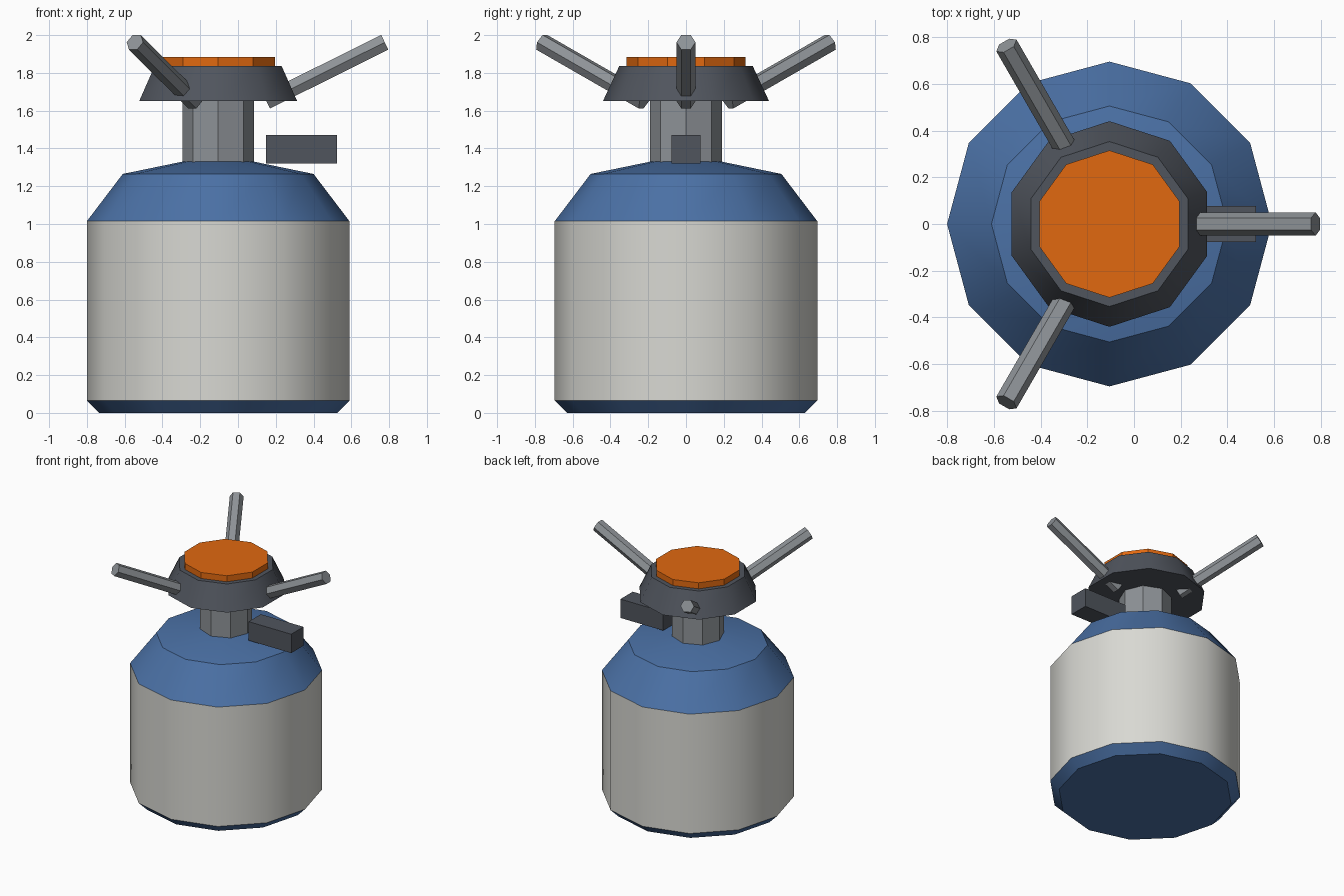
import bpy, bmesh, math
from mathutils import Vector

AXIS_X = -0.105  # centre line of the canister

if "Cube" in bpy.data.objects:
    bpy.data.objects.remove(bpy.data.objects["Cube"])


def material(name, rgb):
    m = bpy.data.materials.new(name)
    m.use_nodes = True
    m.diffuse_color = (*rgb, 1)
    m.node_tree.nodes["Principled BSDF"].inputs["Base Color"].default_value = (*rgb, 1)
    return m


blue = material("blue paint", (0.07, 0.165, 0.38))
white = material("off white paint", (0.69, 0.69, 0.65))
dark = material("dark grey metal", (0.08, 0.09, 0.11))
steel = material("steel", (0.27, 0.29, 0.31))
orange = material("burner orange", (0.75, 0.14, 0.005))


def finish(bm, name, mats):
    bmesh.ops.recalc_face_normals(bm, faces=bm.faces)
    mesh = bpy.data.meshes.new(name)
    bm.to_mesh(mesh)
    bm.free()
    ob = bpy.data.objects.new(name, mesh)
    bpy.context.collection.objects.link(ob)
    for m in mats:
        mesh.materials.append(m)
    bpy.ops.object.select_all(action="DESELECT")
    ob.select_set(True)
    bpy.context.view_layer.objects.active = ob
    bpy.ops.object.shade_smooth_by_angle(angle=math.radians(34))
    return ob


def turned(name, sides, profile, mats, start=0.0, bands=None):
    """Capped solid of (radius, height) rings; bands gives a material per ring gap."""
    bm = bmesh.new()
    rings = []
    for r, z in profile:
        angles = [start + math.tau * i / sides for i in range(sides)]
        rings.append([bm.verts.new((r * math.cos(a), r * math.sin(a), z)) for a in angles])
    for k, (low, high) in enumerate(zip(rings, rings[1:])):
        for i in range(sides):
            j = (i + 1) % sides
            f = bm.faces.new((low[i], low[j], high[j], high[i]))
            f.material_index = bands[k] if bands else 0
    bm.faces.new(rings[0])
    bm.faces.new(rings[-1])
    ob = finish(bm, name, mats)
    ob.location.x = AXIS_X
    return ob


# Gas canister: blue base and shoulder, off-white wall
turned("canister", 12,
       [(0.63, 0), (0.695, 0.065), (0.695, 1.015), (0.505, 1.265), (0.19, 1.33)],
       [blue, white], bands=[0, 1, 0, 0])

# Stem, burner cup and burner plate
turned("stem", 8, [(0.19, 1.3), (0.19, 1.7)], [steel])
turned("burner_cup", 10, [(0.44, 1.65), (0.353, 1.837)], [dark], start=math.pi / 2)
turned("burner_plate", 10, [(0.315, 1.81), (0.315, 1.885)], [orange], start=math.pi / 2)

# Valve block beside the stem
bm = bmesh.new()
bmesh.ops.create_cube(bm, size=1)
bmesh.ops.scale(bm, verts=bm.verts, vec=(0.376, 0.154, 0.15))
valve = finish(bm, "valve_block", [dark])
valve.location = (0.335, 0, 1.395)

# Three slanted hexagonal pot supports
for n in range(3):
    turn = math.tau * n / 3
    inner = Vector((0.255 * math.cos(turn), 0.255 * math.sin(turn), 1.65))
    outer = Vector((0.882 * math.cos(turn), 0.882 * math.sin(turn), 1.962))
    rod = outer - inner
    support = turned(f"pot_support_{n + 1}", 6, [(0.05, 0), (0.05, rod.length)],
                     [steel], start=math.pi / 2)
    support.location = inner + Vector((AXIS_X, 0, 0))
    support.rotation_euler = (0, math.atan2(0.627, rod.z), turn)
